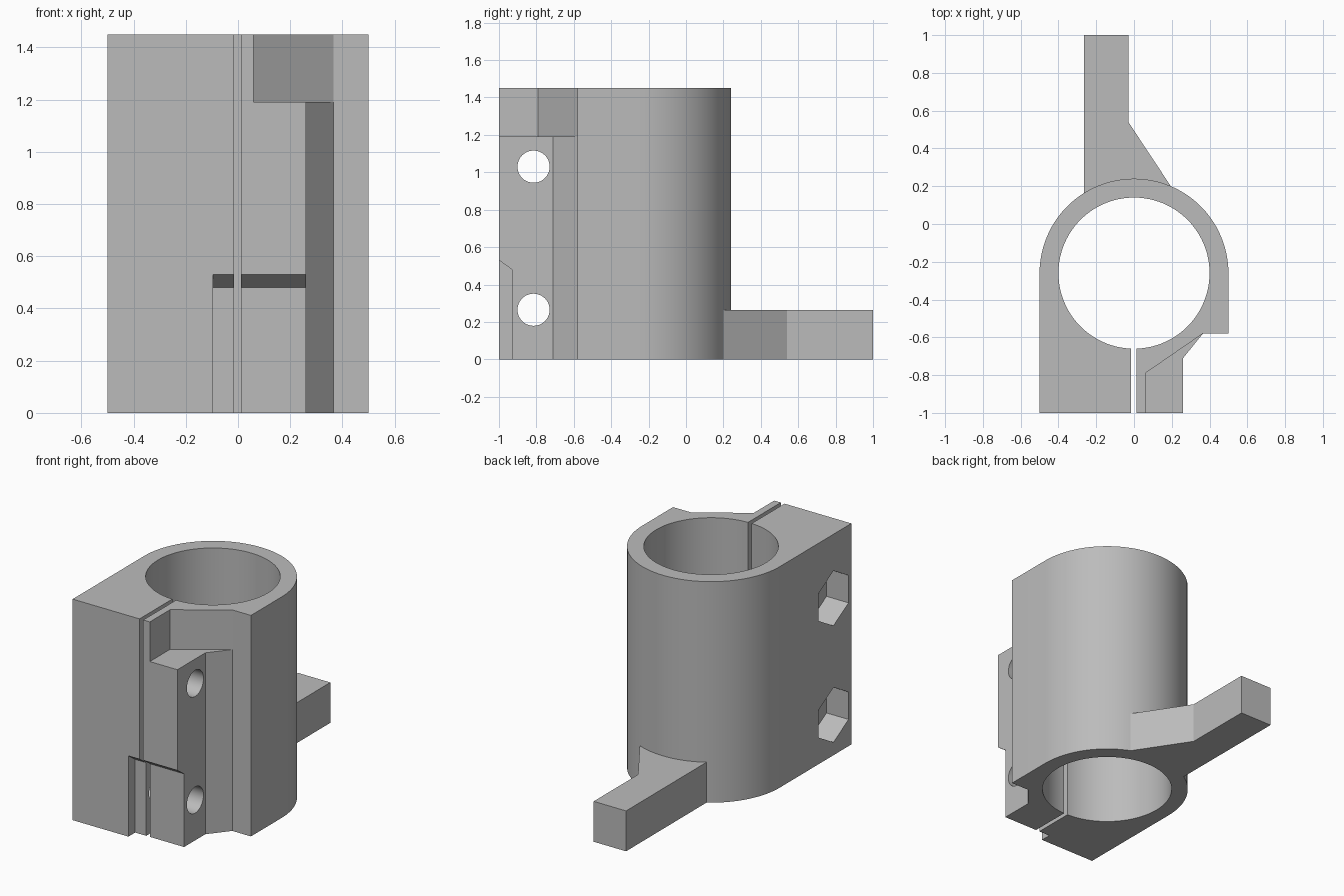
import bpy, bmesh
from math import sin, cos, pi, asin, atan2, hypot, radians
from mathutils import Matrix, Vector

if "Cube" in bpy.data.objects:
    bpy.data.objects.remove(bpy.data.objects["Cube"])

HEIGHT = 1.45
CY = -0.26          # bore axis
OUTER, BORE = 0.5, 0.4
SLIT_L, SLIT_R = -0.015, 0.012

grey = bpy.data.materials.new("plain_grey")
grey.use_nodes = True
grey.diffuse_color = (0.5, 0.5, 0.5, 1)
grey.node_tree.nodes["Principled BSDF"].inputs["Base Color"].default_value = (0.5, 0.5, 0.5, 1)


def arc(radius, start, end, steps):
    """Points on a circle around the bore axis."""
    return [(radius * cos(start + (end - start) * i / steps),
             CY + radius * sin(start + (end - start) * i / steps)) for i in range(steps + 1)]


def prism(name, outline, low, high, axis="z"):
    """Extrude an outline along z, or a (y, z) outline along x."""
    bm = bmesh.new()
    place = (lambda a, b, h: (a, b, h)) if axis == "z" else (lambda a, b, h: (h, a, b))
    face = bm.faces.new([bm.verts.new(place(a, b, low)) for a, b in outline])
    grown = bmesh.ops.extrude_face_region(bm, geom=[face])["geom"]
    shift = Vector(place(0, 0, high - low))
    bmesh.ops.translate(bm, vec=shift, verts=[v for v in grown if isinstance(v, bmesh.types.BMVert)])
    bmesh.ops.recalc_face_normals(bm, faces=bm.faces)
    mesh = bpy.data.meshes.new(name)
    bm.to_mesh(mesh)
    bm.free()
    mesh.materials.append(grey)
    obj = bpy.data.objects.new(name, mesh)
    bpy.context.collection.objects.link(obj)
    return obj


def activate(obj):
    bpy.ops.object.select_all(action="DESELECT")
    obj.select_set(True)
    bpy.context.view_layer.objects.active = obj


def cut(obj, cutter):
    cutter.hide_render = True
    mod = obj.modifiers.new("cut", "BOOLEAN")
    mod.operation, mod.solver, mod.object = "DIFFERENCE", "EXACT", cutter
    activate(obj)
    bpy.ops.object.modifier_apply(modifier=mod.name)
    bpy.data.objects.remove(cutter)


def ring(y, z, radius, sides):
    return [(y + radius * sin(2 * pi * i / sides), z + radius * cos(2 * pi * i / sides))
            for i in range(sides)]


# Split clamp body: outer wall, slit and bore in one outline
outline = [(SLIT_L, -1), (-0.5, -1)]
outline += arc(OUTER, pi, 0, 48)
outline += [(0.5, -0.58), (0.365, -0.58), (0.26, -0.71), (0.26, -1), (SLIT_R, -1)]
outline += arc(BORE, -pi / 2 + asin(SLIT_R / BORE), 1.5 * pi + asin(SLIT_L / BORE), 96)
body = prism("clamp_body", outline, 0, HEIGHT)

# Relief at the top of the right jaw
cut(body, prism("jaw_relief", [(0.06, -1.1), (0.06, -0.79), (0.365, -0.58),
                               (0.6, -0.62), (0.6, -1.1)], 1.19, HEIGHT + 0.1))

# Shallow front recess with a sloping top
cut(body, prism("front_recess", [(-1.07, -0.1), (-0.93, -0.1), (-0.93, 0.48), (-1.07, 0.58)],
                -0.095, 0.4, axis="x"))

# Bolt holes with hexagonal nut pockets
for z in (0.265, 1.03):
    cut(body, prism("bolt_hole", ring(-0.815, z, 0.086, 40), -0.6, 0.6, axis="x"))
    cut(body, prism("nut_pocket", ring(-0.815, z, 0.18, 6), -0.6, -0.34, axis="x"))

# Rear arm, its root following the body wall
ROOT = 0.495
root = arc(ROOT, atan2(0.455, 0.195), pi - atan2(0.42, 0.265), 16)
arm = prism("rear_arm", [(-0.265, 1), (-0.03, 1), (-0.03, 0.54), (0.195, 0.2)] + root, 0, 0.265)

for obj in (body, arm):
    activate(obj)
    bpy.ops.object.shade_smooth_by_angle(angle=radians(25))
